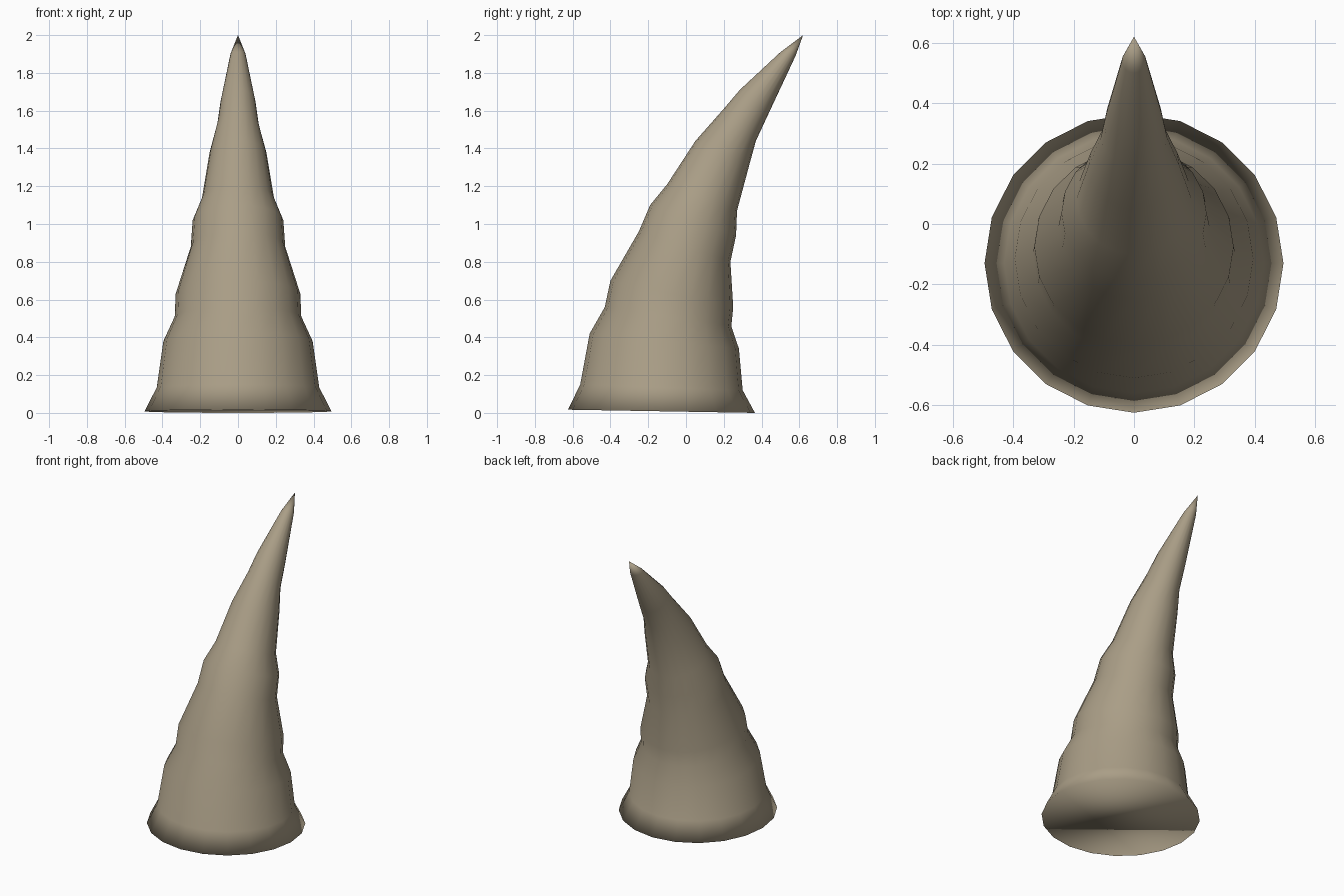
import bpy, bmesh, math
from mathutils import Vector

if "Cube" in bpy.data.objects:
    bpy.data.objects.remove(bpy.data.objects["Cube"])

SIDES = 20

# Horn rings: front y, front z, back y, back z, half width
RINGS = [
    (-.625, .017, .365, .0, .495),
    (-.56, .15, .30, .12, .43),
    (-.51, .42, .28, .34, .395),
    (-.43, .56, .24, .46, .335),
    (-.40, .70, .25, .56, .33),
    (-.25, .96, .235, .80, .25),
    (-.19, 1.10, .265, .94, .24),
    (-.10, 1.21, .27, 1.07, .19),
    (.05, 1.44, .337, 1.32, .15),
    (.20, 1.61, .37, 1.44, .11),
    (.285, 1.71, .435, 1.58, .093),
    (.50, 1.91, .58, 1.89, .04),
]
TIP = (0, .62, 2.0)

bm = bmesh.new()

# Tilted elliptical rings
loops = []
for fy, fz, by, bz, w in RINGS:
    front, back = Vector((0, fy, fz)), Vector((0, by, bz))
    mid, half = (front + back) / 2, (back - front) / 2
    loop = []
    for i in range(SIDES):
        a = 2 * math.pi * i / SIDES
        loop.append(bm.verts.new(mid + Vector((w * math.cos(a), 0, 0)) + half * math.sin(a)))
    loops.append(loop)

# Walls between rings
for low, high in zip(loops, loops[1:]):
    for i in range(SIDES):
        j = (i + 1) % SIDES
        bm.faces.new((low[i], low[j], high[j], high[i]))

# Pointed tip and closed base
tip = bm.verts.new(TIP)
for i in range(SIDES):
    bm.faces.new((loops[-1][i], loops[-1][(i + 1) % SIDES], tip))
bm.faces.new(loops[0][::-1])

for f in bm.faces:
    f.smooth = True

mesh = bpy.data.meshes.new("horn")
bm.to_mesh(mesh)
bm.free()
horn = bpy.data.objects.new("horn", mesh)
bpy.context.collection.objects.link(horn)

# Single bone colour
mat = bpy.data.materials.new("bone tan")
mat.diffuse_color = (.40, .34, .24, 1)
mat.use_nodes = True
mat.node_tree.nodes["Principled BSDF"].inputs["Base Color"].default_value = mat.diffuse_color
mesh.materials.append(mat)
